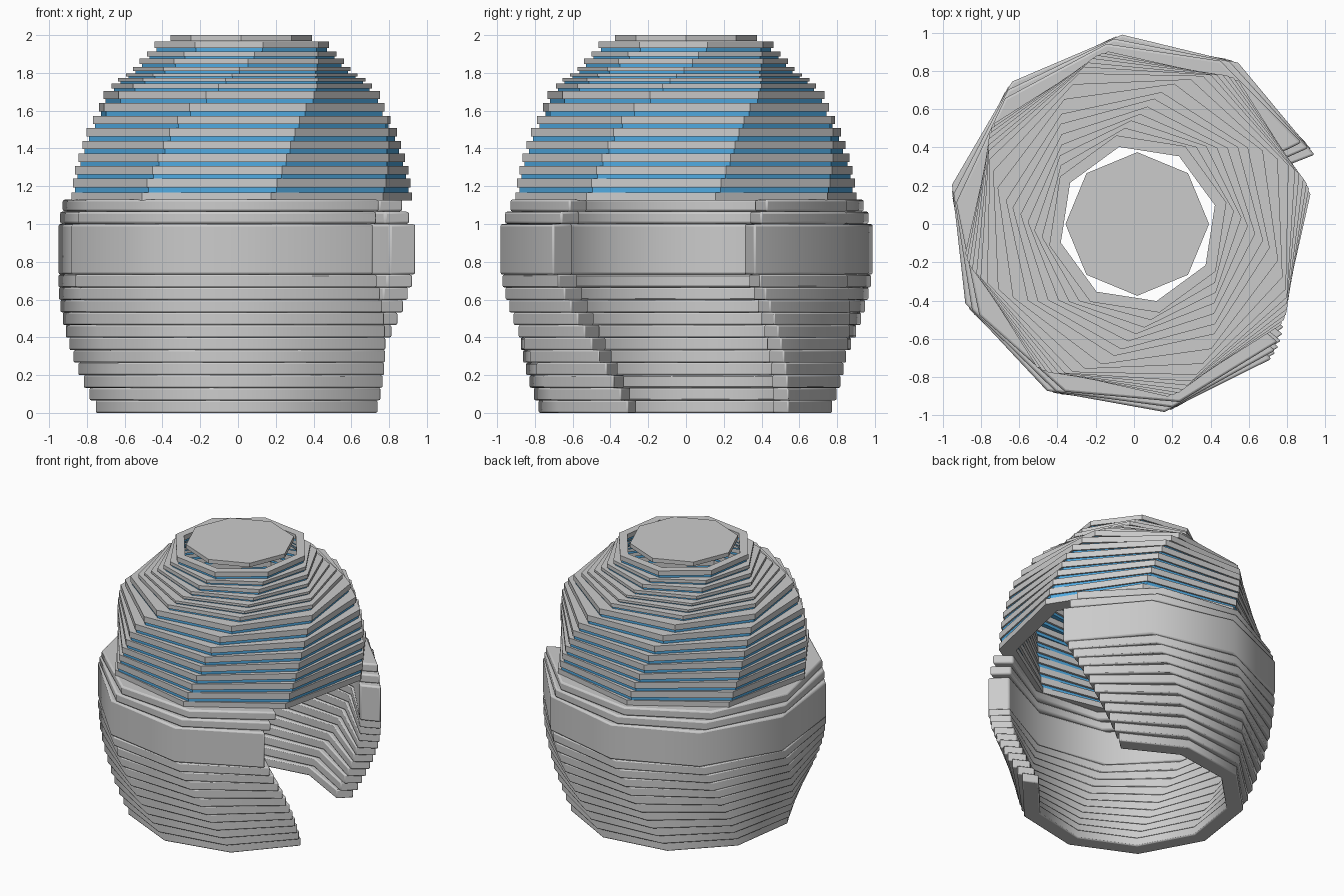
import bpy, bmesh, math

if "Cube" in bpy.data.objects:
    bpy.data.objects.remove(bpy.data.objects["Cube"])

CX = 0.02      # the rings share this axis
WALL = 0.85    # inner radius / outer radius


def band(name, r_out, r_in, z0, z1, start, step, count, closed, bevel=0.0, mat=None):
    """Faceted ring (closed) or arc (open) with a rectangular section."""
    bm = bmesh.new()
    rows = []
    for i in range(count):
        a = math.radians(start + step * i)
        c, s = math.cos(a), math.sin(a)
        rows.append([bm.verts.new((CX + r * c, r * s, z))
                     for r, z in ((r_out, z0), (r_out, z1), (r_in, z1), (r_in, z0))])
    for i in range(count if closed else count - 1):
        a, b = rows[i], rows[(i + 1) % count]
        for k in range(4):
            m = (k + 1) % 4
            bm.faces.new((a[k], b[k], b[m], a[m]))
    if not closed:
        bm.faces.new(rows[0])
        bm.faces.new(rows[-1][::-1])
    bmesh.ops.recalc_face_normals(bm, faces=bm.faces)
    me = bpy.data.meshes.new(name)
    bm.to_mesh(me)
    bm.free()
    ob = bpy.data.objects.new(name, me)
    bpy.context.collection.objects.link(ob)
    if mat:
        me.materials.append(mat)
    if bevel:
        mod = ob.modifiers.new("soft_edges", 'BEVEL')
        mod.width, mod.segments = bevel, 2
        mod.limit_method, mod.angle_limit = 'ANGLE', math.radians(50)
    bpy.ops.object.select_all(action='DESELECT')
    ob.select_set(True)
    bpy.context.view_layer.objects.active = ob
    bpy.ops.object.shade_smooth_by_angle(angle=math.radians(40))
    return ob


def lerp_table(table, x):
    for (x0, y0), (x1, y1) in zip(table, table[1:]):
        if x <= x1:
            return y0 + (y1 - y0) * (x - x0) / (x1 - x0)
    return table[-1][1]


glass = bpy.data.materials.new("blue_glass")
glass.diffuse_color = (0.08, 0.4, 0.75, 1)
glass.use_nodes = True
glass.node_tree.nodes["Principled BSDF"].inputs["Base Color"].default_value = glass.diffuse_color

# Lower shell: open arcs widening and twisting as they rise
STEP, POINTS, N, H = 36.67, 9, 11, 0.0665
for i in range(N):
    t = i / N
    r = 0.785 + 0.205 * (1 - (1 - t) ** 1.6)
    band(f"lower_layer_{i}", r, r * WALL, i * H, (i + 1) * H,
         43.5 - 22.1 * t, STEP, POINTS, False, 0.008)

# Thick belt and the two thinner arcs above it
for name, r, z0, z1, start in (("thick_belt", 0.992, N * H, 1.0, 21.4),
                               ("belt_cap_low", 0.975, 1.0, 1.066, 24.0),
                               ("belt_cap_high", 0.955, 1.066, 1.13, 26.5)):
    band(name, r, r * WALL, z0, z1, start, STEP, POINTS, False, 0.012)

# Upper dome: octagonal slabs (top height, radius) with glass between
slabs = [(1.168, .915), (1.24, .913), (1.307, .907), (1.373, .897), (1.44, .882),
         (1.507, .868), (1.573, .845), (1.64, .805), (1.703, .757), (1.745, .70),
         (1.772, .66), (1.798, .615), (1.832, .575), (1.875, .542), (1.912, .506),
         (1.967, .476)]
twist = [(1.14, 9.6), (1.53, 20), (1.64, 26), (1.79, 41.5), (1.95, 59)]
prev = 1.125
for i, (top, r) in enumerate(slabs):
    low = prev if i == 0 else top - 0.66 * (top - prev)
    ang = lerp_table(twist, top - 0.02)
    band(f"dome_slab_{i}", r, r * 0.87, low, top, ang, 45, 8, True)
    if i:
        band(f"glass_strip_{i}", r - 0.012, r * 0.89, prev, low, ang, 45, 8, True, 0, glass)
    prev = top

# Flat octagonal cap
bpy.ops.mesh.primitive_cylinder_add(vertices=8, radius=0.375, depth=0.03,
                                    location=(CX - 0.003, 0, 1.985))
bpy.context.object.name = "top_cap"
